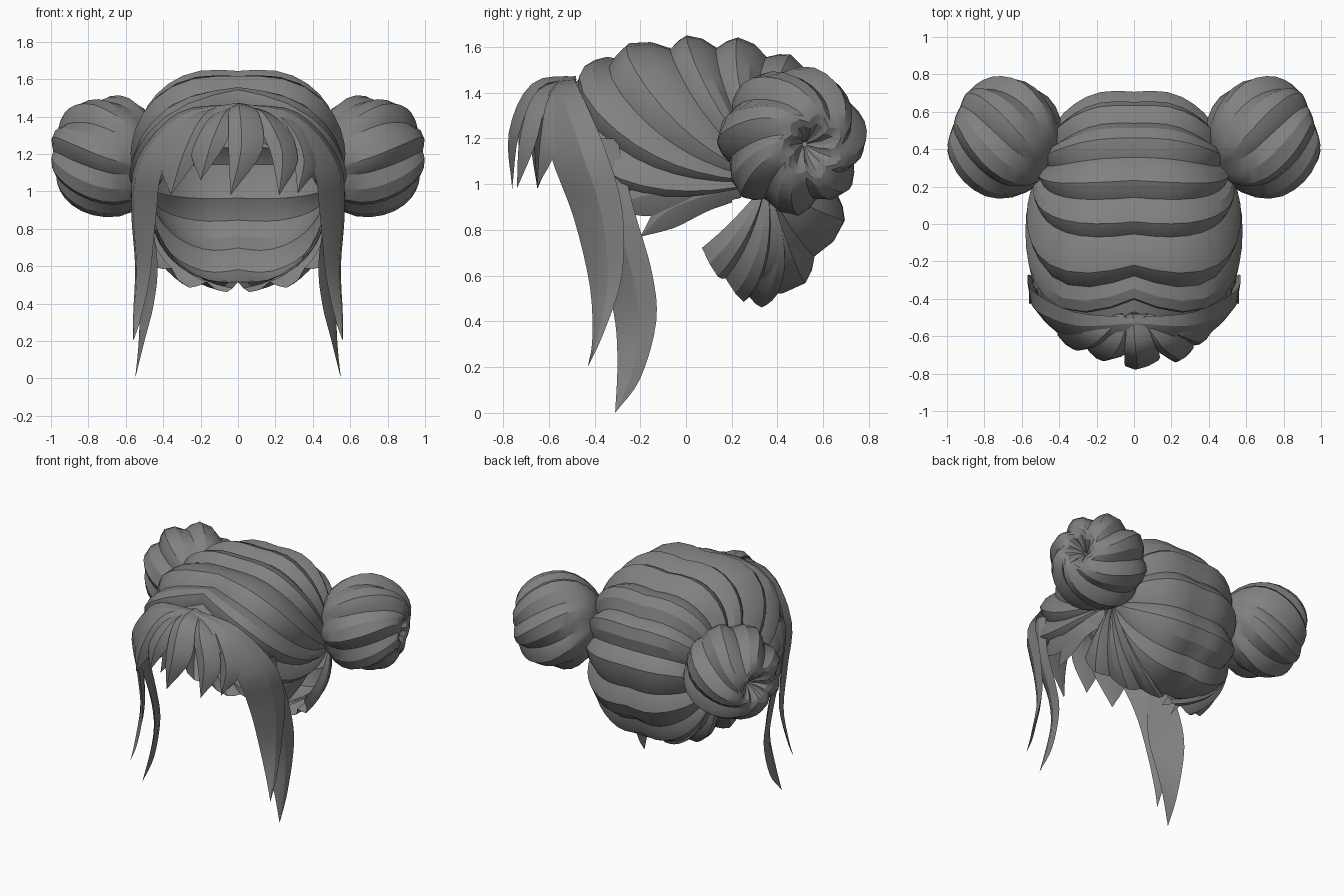
import bpy, bmesh, math
from mathutils import Vector

default = bpy.data.objects.get("Cube")
if default:
    bpy.data.objects.remove(default)

hair = bpy.data.materials.new("hair grey")
hair.use_nodes = True
GREY = (0.22, 0.22, 0.22, 1)
hair.diffuse_color = GREY
hair.node_tree.nodes["Principled BSDF"].inputs["Base Color"].default_value = GREY

HEAD = Vector((0, 0.07, 1.05))
RADII = Vector((0.545, 0.61, 0.565))


def finish(name, rows, mirror=False, closed=False, center=HEAD):
    """Skin a grid of points, point its faces outward and shade it."""
    bm = bmesh.new()
    grid = [[bm.verts.new(p) for p in row] for row in rows]
    for a, b in zip(grid, grid[1:]):
        count = len(a)
        for i in range(count if closed else count - 1):
            j = (i + 1) % count
            bm.faces.new((a[i], a[j], b[j], b[i]))
    bmesh.ops.remove_doubles(bm, verts=bm.verts, dist=0.0005)
    bmesh.ops.recalc_face_normals(bm, faces=bm.faces)
    if not closed:
        facing = sum(f.normal.dot(f.calc_center_median() - center) for f in bm.faces)
        if facing < 0:
            bmesh.ops.reverse_faces(bm, faces=bm.faces)
    mesh = bpy.data.meshes.new(name)
    bm.to_mesh(mesh)
    bm.free()
    mesh.materials.append(hair)
    obj = bpy.data.objects.new(name, mesh)
    bpy.context.collection.objects.link(obj)
    if mirror:
        obj.modifiers.new("Mirror", "MIRROR").use_axis = (True, False, False)
    bpy.ops.object.select_all(action="DESELECT")
    obj.select_set(True)
    bpy.context.view_layer.objects.active = obj
    bpy.ops.object.shade_smooth_by_angle(angle=math.radians(24))


def smooth_path(points, steps=4):
    """Catmull-Rom curve through the points."""
    pts = [Vector(p) for p in points]
    ext = [2 * pts[0] - pts[1]] + pts + [2 * pts[-1] - pts[-2]]
    out = []
    for a, b, c, d in zip(ext, ext[1:], ext[2:], ext[3:]):
        for k in range(steps):
            t = k / steps
            out.append(0.5 * (2 * b + (c - a) * t + (2 * a - 5 * b + 4 * c - d) * t * t
                              + (3 * b - a - 3 * c + d) * t ** 3))
    return out + [pts[-1]]


def lock(name, edge_a, edge_b, mirror=False, bulge=0.22):
    """Pointed lock of hair between two edge curves that meet at the tip."""
    a, b = smooth_path(edge_a), smooth_path(edge_b + [edge_a[-1]])
    rows = []
    for i, (p, q) in enumerate(zip(a, b)):
        mid = (p + q) / 2
        k = min(i, len(a) - 2)
        along = a[k + 1] + b[k + 1] - a[k] - b[k]
        normal = along.cross(a[min(i, len(a) - 3)] - b[min(i, len(a) - 3)]).normalized()
        if normal.dot(Vector((mid.x, mid.y - 0.1, 0.05))) < 0:
            normal.negate()
        lift = normal * (p - q).length * bulge
        rows.append([p, p.lerp(q, 0.35) + lift, p.lerp(q, 0.7) + lift * 0.7,
                     q, mid - lift * 0.3])
    finish(name, rows, mirror, closed=True)


def on_head(d, lift):
    """Point of the rounded skull shape in direction d."""
    d = d.normalized()
    n = 2.4 - 0.75 * min(d.y, 0)
    size = sum(abs(c) ** n for c in d) ** (1 / n)
    p = d * (1 / size)
    p.x *= 1 - 0.12 * max(0, p.y)
    return HEAD + Vector([c * r for c, r in zip(p, RADII)]) + d * lift


# Swept cap: overlapping bands from the parting and nape to the bun roots
ROOT = Vector((0.85, 0.42, -0.06))
PARTING = [30, 44, 57, 78, 97, 118, 139, 161, 189, 218, 246]
BANDS, NAPE = len(PARTING) - 1, 3
TOOTH = ((0, 0), (0.18, 0.6), (0.36, 1), (0.68, 0.72))


def strand_end(s):
    k = min(int(s), BANDS - 1)
    turn = PARTING[k] + (PARTING[k + 1] - PARTING[k]) * min(s - k, 1)
    angle = math.radians(turn)
    end = Vector((0, -math.cos(angle), math.sin(angle)))
    return end.lerp(Vector((0.8, 0, -0.53)), max(0, s - BANDS) / NAPE)


cap_rows = []
for band in range(BANDS + NAPE):
    for u, height in TOOTH + (((1, 0),) if band == BANDS + NAPE - 1 else ()):
        end = strand_end(band + u)
        front = max(0, -end.y)
        control = (end * 0.85 + Vector((1.05 + 0.55 * min(0, end.z), -0.1, 0))
                   + front * Vector((0.1, 0.1, -1)))
        if band + u > BANDS:
            control = end.lerp(ROOT, 0.5) * 1.1
        row = []
        for i in range(13):
            t = i / 12
            d = end * (1 - t) ** 2 + control * 2 * t * (1 - t) + ROOT * t * t
            dip = 0.025 * max(0, 1 - t * 5) if band < BANDS else 0
            row.append(on_head(d, 0.055 * height * (1 - t ** 3) - dip))
        cap_rows.append(row)
finish("swept_cap", cap_rows, mirror=True)

# Twisted buns: fluted lathe shapes with a hollow at the tip
BUN = Vector((0.71, 0.47, 1.19))
axis = Vector((0.92, 0.32, -0.1)).normalized()
side = axis.cross(Vector((0, 0, 1))).normalized()
up = side.cross(axis)
PROFILE = [(-0.31, 0.06, 0), (-0.27, 0.19, 0), (-0.16, 0.285, 0), (-0.03, 0.315, 0),
           (0.1, 0.285, 0), (0.19, 0.23, 0), (0.245, 0.16, 0), (0.24, 0.09, 0), (0.15, 0.01, 0)]
FLUTES = 7
bun_rows = []
for k, (along, radius, _) in enumerate(smooth_path(PROFILE, 2)):
    t = k / (2 * len(PROFILE) - 2)
    ring = []
    for f in range(FLUTES):
        for u, height in TOOTH:
            turn = math.tau * (f + u) / FLUTES + 1.7 * t
            r = radius * (0.92 - 0.06 * t + height * (0.06 + 0.26 * t))
            ring.append(BUN + axis * along
                        + (side * math.cos(turn) + up * math.sin(turn)) * r)
    bun_rows.append(ring)
finish("twisted_buns", bun_rows, mirror=True, closed=True)

# Long locks that frame the face
lock("front_side_locks",
     [(0, -.5, 1.47), (.32, -.47, 1.42), (.54, -.36, 1.17), (.57, -.28, .9),
      (.55, -.28, .6), (.56, -.36, .35), (.56, -.43, .2)],
     [(0, -.58, 1.45), (.24, -.63, 1.33), (.4, -.59, 1.12), (.44, -.49, .85),
      (.47, -.42, .55), (.52, -.41, .32)], mirror=True, bulge=0.14)
lock("rear_side_locks",
     [(.5, -.3, 1.2), (.55, -.23, .9), (.55, -.15, .62), (.53, -.13, .4),
      (.53, -.2, .15), (.55, -.31, 0)],
     [(.5, -.45, 1.2), (.47, -.43, .9), (.43, -.36, .62), (.45, -.31, .4),
      (.5, -.3, .2)], mirror=True, bulge=0.12)

# Short wisps in front of the ears
lock("ear_wisps",
     [(.46, .25, 1.02), (.53, .0, 1.02), (.53, -.2, 1.0), (.5, -.32, .9)],
     [(.44, .24, .94), (.5, .02, .89), (.5, -.18, .86)], mirror=True, bulge=0.12)
lock("lower_ear_wisps",
     [(.46, .2, 1.0), (.52, .04, .98), (.51, -.11, .92), (.48, -.2, .77)],
     [(.44, .2, .92), (.48, .09, .88), (.48, -.05, .81)], mirror=True, bulge=0.12)

# Fringe
lock("centre_fringe",
     [(-.03, -.48, 1.46), (-.05, -.66, 1.42), (-.05, -.75, 1.22), (-.04, -.76, .98)],
     [(.04, -.48, 1.46), (.11, -.64, 1.42), (.13, -.73, 1.22)], bulge=0.18)
lock("left_fringe",
     [(0, -.48, 1.45), (.08, -.64, 1.39), (.17, -.71, 1.22), (.22, -.74, .98)],
     [(.06, -.48, 1.45), (.24, -.6, 1.37), (.32, -.66, 1.17)])
lock("left_outer_fringe",
     [(.03, -.48, 1.45), (.2, -.59, 1.37), (.29, -.63, 1.2), (.32, -.65, .99)],
     [(.08, -.48, 1.45), (.32, -.55, 1.37), (.42, -.57, 1.15)])
lock("right_fringe",
     [(0, -.48, 1.45), (-.02, -.64, 1.39), (-.07, -.71, 1.25), (-.2, -.72, 1.06)],
     [(-.05, -.48, 1.45), (-.17, -.61, 1.38), (-.25, -.66, 1.22)])
lock("right_outer_fringe",
     [(-.02, -.48, 1.45), (-.11, -.61, 1.38), (-.2, -.66, 1.2), (-.36, -.65, .98)],
     [(-.08, -.48, 1.45), (-.31, -.55, 1.37), (-.41, -.58, 1.15)])
